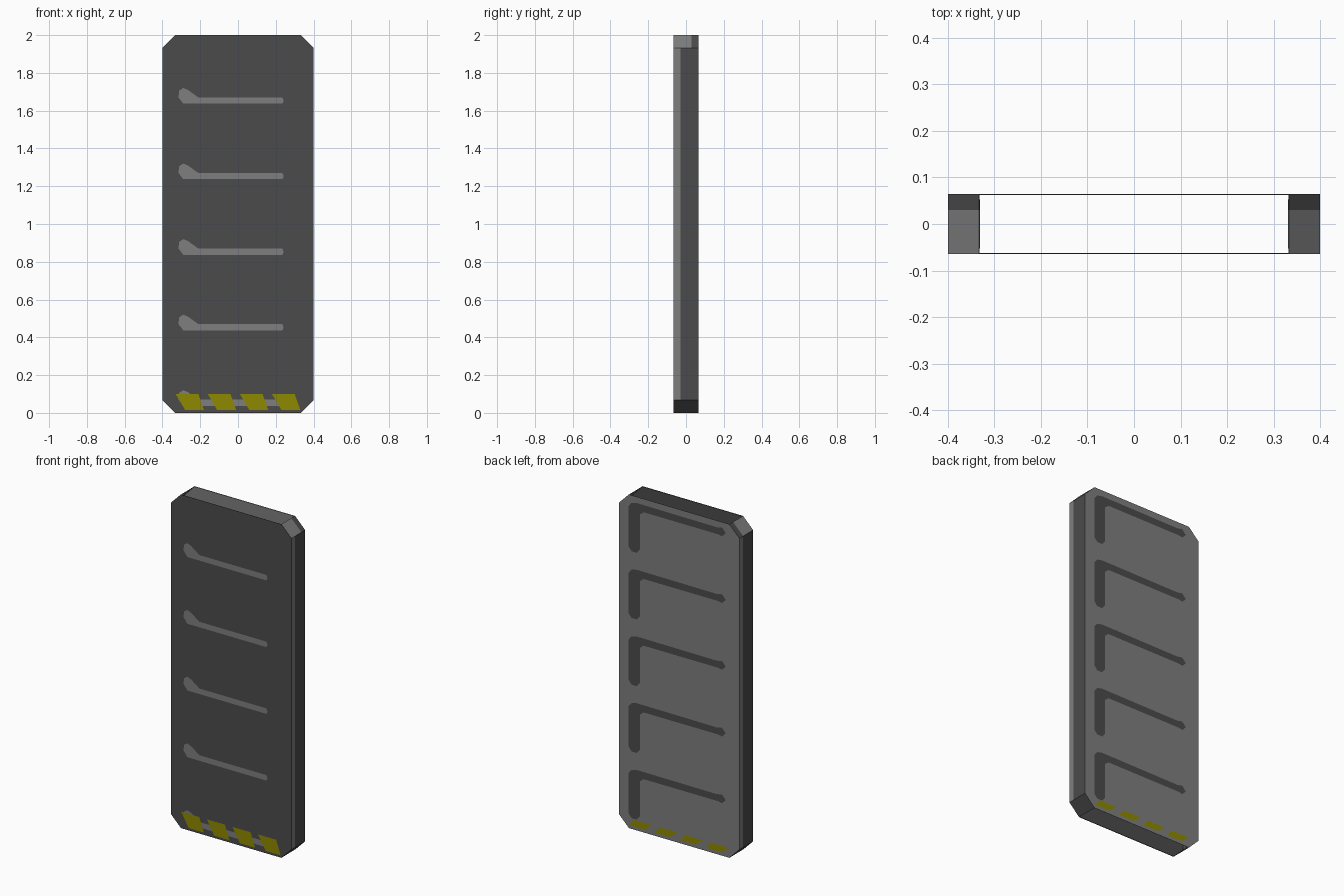
import bpy, bmesh

if "Cube" in bpy.data.objects:
    bpy.data.objects.remove(bpy.data.objects["Cube"])


def material(name, rgb):
    m = bpy.data.materials.new(name)
    m.diffuse_color = (*rgb, 1)
    m.use_nodes = True
    m.node_tree.nodes["Principled BSDF"].inputs["Base Color"].default_value = m.diffuse_color
    return m


DARK = material("dark_grey", (0.07, 0.07, 0.07))
GREY = material("mid_grey", (0.21, 0.21, 0.21))
YELLOW = material("hazard_yellow", (0.27, 0.25, 0.0))

W, H, C, D = 0.4, 2.0, 0.067, 0.065
OUTLINE = [(-W + C, 0), (W - C, 0), (W, C), (W, H - C),
           (W - C, H), (-W + C, H), (-W, H - C), (-W, C)]


def finish(name, bm, mats):
    mesh = bpy.data.meshes.new(name)
    bm.to_mesh(mesh)
    bm.free()
    for m in mats:
        mesh.materials.append(m)
    ob = bpy.data.objects.new(name, mesh)
    bpy.context.collection.objects.link(ob)
    return ob


# Panel shell: chamfered front and back, side walls, open top and bottom
bm = bmesh.new()
depths = [-D, -0.03, 0.03, D]
rings = [[bm.verts.new((x, y, z)) for x, z in OUTLINE] for y in depths]
bm.faces.new(rings[0])
bm.faces.new(rings[-1][::-1]).material_index = 1
for k in range(3):
    for i in range(8):
        if i in (0, 4):
            continue
        j = (i + 1) % 8
        f = bm.faces.new([rings[k][i], rings[k + 1][i],
                          rings[k + 1][j], rings[k][j]])
        # pale edge strips on the long walls, pale front on the top chamfers
        pale = {2: k == 0, 6: k == 2, 3: k < 2, 5: k < 2}.get(i, False)
        f.material_index = int(pale)
for v in [v for v in bm.verts if not v.link_faces]:
    bm.verts.remove(v)
bmesh.ops.recalc_face_normals(bm, faces=bm.faces)
front = min(bm.faces, key=lambda f: f.calc_center_median().y)
front.normal_update()
if front.normal.y > 0:
    bmesh.ops.reverse_faces(bm, faces=bm.faces)
shell = finish("panel_shell", bm, [DARK, GREY])
solid = shell.modifiers.new("wall_thickness", 'SOLIDIFY')
solid.thickness = 0.003
solid.offset = -1


def decals(name, shapes, y, mat):
    """Flat painted shapes given as x,z outlines, facing away from y = 0."""
    bm = bmesh.new()
    for pts in shapes:
        f = bm.faces.new([bm.verts.new((x, y, z)) for x, z in pts])
        f.normal_update()
        if f.normal.y * y < 0:
            f.normal_flip()
    finish(name, bm, [mat])


def repeat(pts):
    return [[(x, z - 0.4 * i) for x, z in pts] for i in range(5)]


# Hooked slot markings on the front and back
front_slot = [(-0.29, 1.637), (0.235, 1.637), (0.242, 1.652), (0.235, 1.67),
              (-0.21, 1.67), (-0.265, 1.71), (-0.29, 1.72), (-0.312, 1.705),
              (-0.315, 1.67)]
back_slot = [(0.335, 1.93), (0.335, 1.69), (0.315, 1.665), (0.28, 1.665),
             (0.26, 1.69), (0.26, 1.90), (0.235, 1.92), (-0.26, 1.92),
             (-0.285, 1.915), (-0.31, 1.94), (-0.285, 1.967), (-0.25, 1.96),
             (0.28, 1.963), (0.315, 1.955)]
decals("front_slots", repeat(front_slot), -D - 0.001, GREY)
decals("back_slots", repeat(back_slot), D + 0.001, DARK)


# Slanted hazard stripes along the bottom edge
def stripes(z0, z1):
    return [[(x, z1), (x + 0.12, z1), (x + 0.15, z0), (x + 0.05, z0)]
            for x in (-0.33, -0.16, 0.01, 0.18)]


decals("front_hazard_stripes", stripes(0.015, 0.1), -D - 0.002, YELLOW)
decals("back_hazard_stripes", stripes(0.02, 0.06), D + 0.002, YELLOW)
